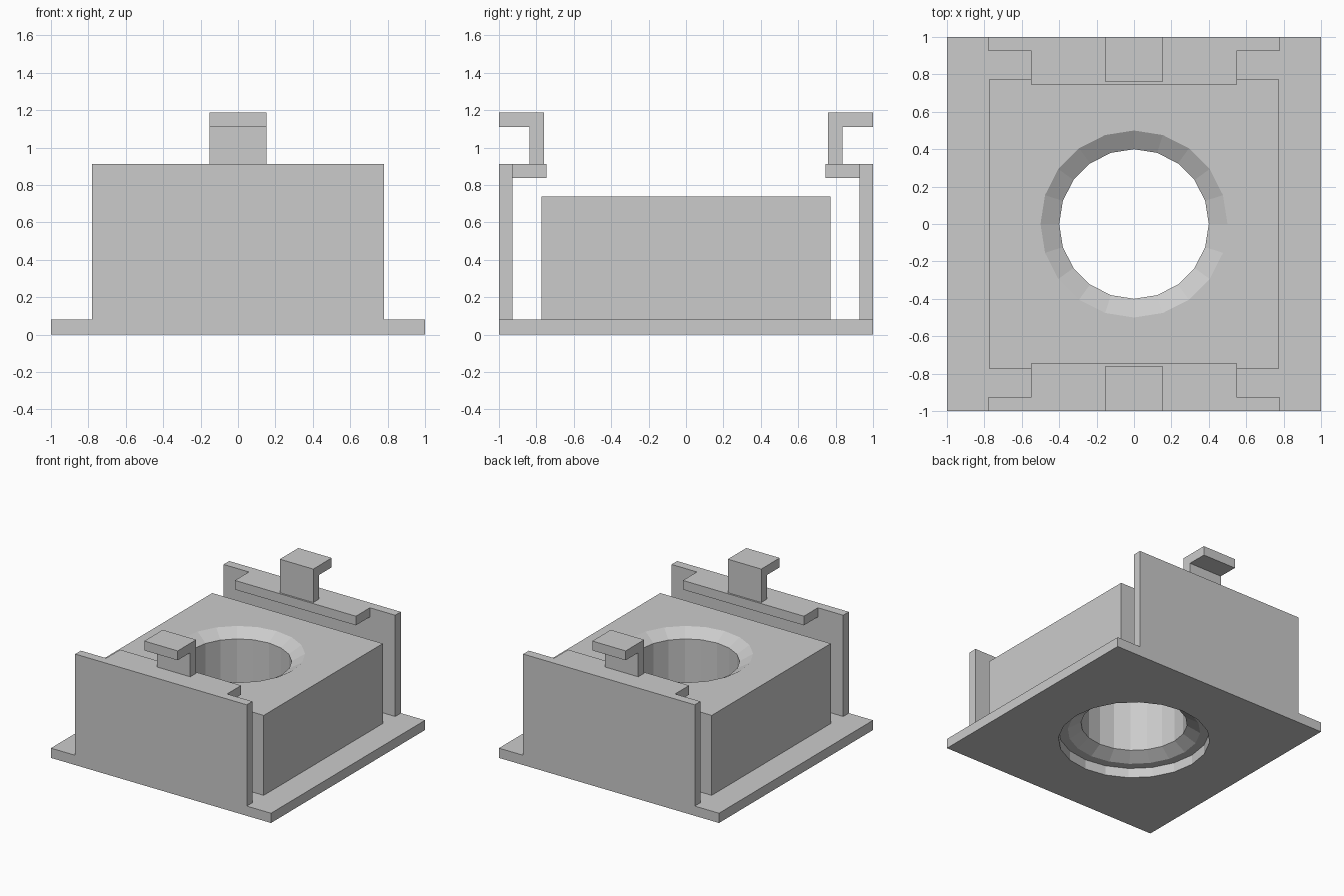
import bpy, bmesh
from math import cos, sin, tau

if "Cube" in bpy.data.objects:
    bpy.data.objects.remove(bpy.data.objects["Cube"])

SIDES = 20


def add_object(name, bm):
    bmesh.ops.recalc_face_normals(bm, faces=bm.faces)
    mesh = bpy.data.meshes.new(name)
    bm.to_mesh(mesh)
    bm.free()
    obj = bpy.data.objects.new(name, mesh)
    bpy.context.collection.objects.link(obj)
    return obj


def extrude_x(name, profile, half_width, side=1):
    """Extrude a (y, z) profile along x; side=-1 mirrors it to the front."""
    bm = bmesh.new()
    face = bm.faces.new([bm.verts.new((-half_width, side * y, z)) for y, z in profile])
    ext = bmesh.ops.extrude_face_region(bm, geom=[face])
    verts = [v for v in ext["geom"] if isinstance(v, bmesh.types.BMVert)]
    bmesh.ops.translate(bm, verts=verts, vec=(2 * half_width, 0, 0))
    return add_object(name, bm)


def rect(y0, y1, z0, z1):
    return [(y0, z0), (y1, z0), (y1, z1), (y0, z1)]


def bore(target, profile):
    """Cut a round hole whose shape is a (radius, z) profile."""
    bm = bmesh.new()
    rings = [[bm.verts.new((r * cos(tau * i / SIDES), r * sin(tau * i / SIDES), z))
              for i in range(SIDES)] for r, z in profile]
    for low, high in zip(rings, rings[1:]):
        for i in range(SIDES):
            j = (i + 1) % SIDES
            bm.faces.new((low[i], low[j], high[j], high[i]))
    bm.faces.new(rings[0])
    bm.faces.new(rings[-1])
    cutter = add_object("bore_cutter", bm)
    cutter.hide_render = True
    mod = target.modifiers.new("bore", "BOOLEAN")
    mod.operation = "DIFFERENCE"
    mod.solver = "EXACT"
    mod.object = cutter
    bpy.context.view_layer.objects.active = target
    bpy.ops.object.modifier_apply(modifier=mod.name)
    bpy.data.objects.remove(cutter)


# Base plate with a wide opening
base = extrude_x("base_plate", rect(-1, 1, 0, 0.08), 1)
bore(base, [(0.57, -0.1), (0.57, 0.2)])

# Central block with a bore chamfered at both ends
block = extrude_x("center_block", rect(-0.773, 0.773, 0.08, 0.737), 0.775)
bore(block, [(0.6, 0.02), (0.4, 0.14), (0.4, 0.677), (0.6, 0.797)])

# Front and back walls, each with an inner ledge and a hooked clip
hook = [(0.76, 0.91), (0.837, 0.91), (0.837, 1.11), (1, 1.11), (1, 1.187), (0.76, 1.187)]
for label, side in (("front", -1), ("back", 1)):
    extrude_x(label + "_wall", rect(0.927, 1, 0.08, 0.912), 0.78, side)
    extrude_x(label + "_ledge", rect(0.745, 0.927, 0.837, 0.912), 0.55, side)
    extrude_x(label + "_clip", hook, 0.152, side)
